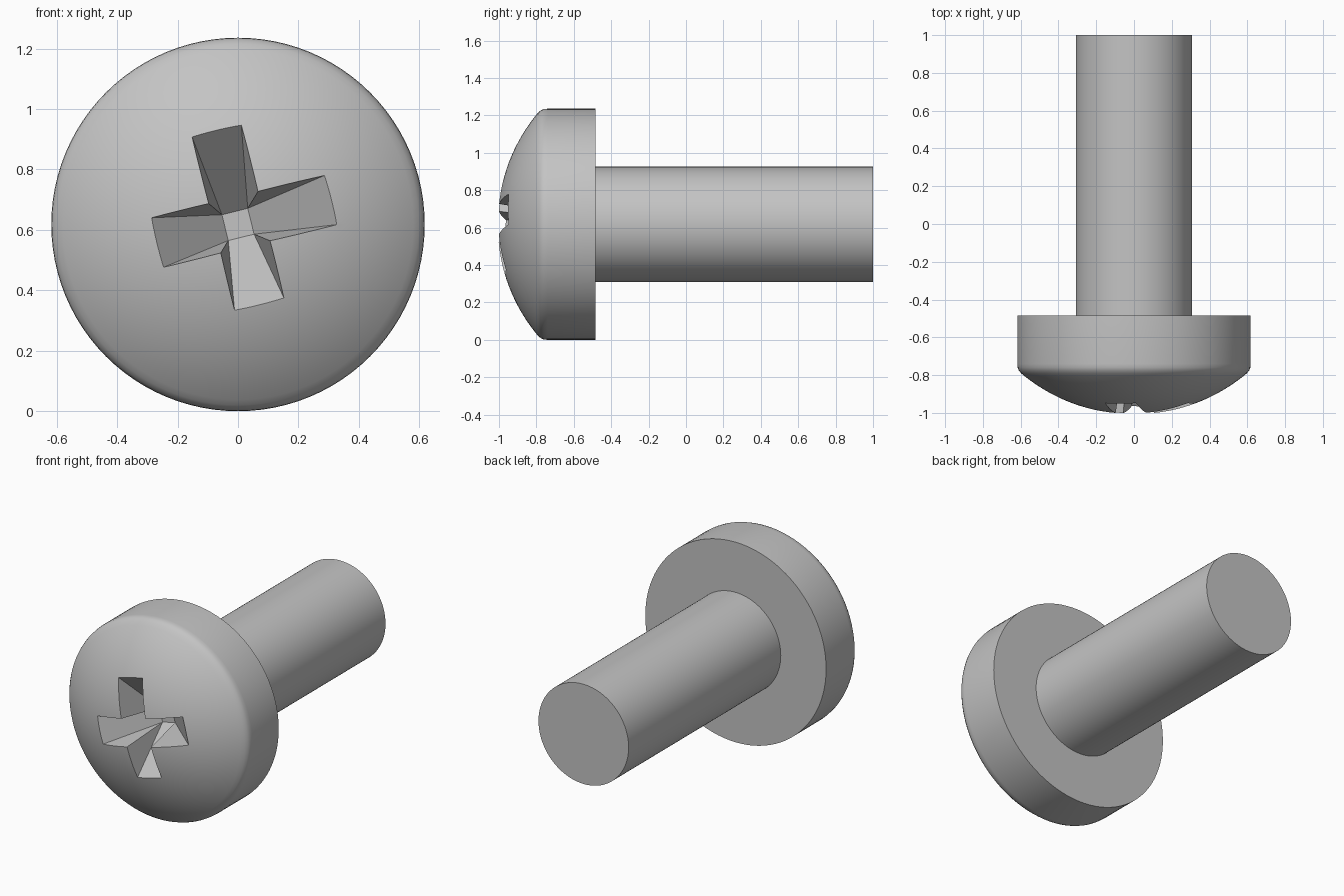
import bpy, bmesh, math
from mathutils import Vector

if "Cube" in bpy.data.objects:
    bpy.data.objects.remove(bpy.data.objects["Cube"], do_unlink=True)

AXIS_Z = 0.618      # height of the screw axis
APEX = -1.008       # dome apex before the recess is cut
DOME_R = 0.93

steel = bpy.data.materials.new("grey steel")
steel.use_nodes = True
steel.diffuse_color = (0.55, 0.55, 0.55, 1)
steel.node_tree.nodes["Principled BSDF"].inputs["Base Color"].default_value = (0.55, 0.55, 0.55, 1)


def add_object(name, bm):
    bmesh.ops.remove_doubles(bm, verts=bm.verts, dist=1e-5)
    bmesh.ops.recalc_face_normals(bm, faces=bm.faces)
    mesh = bpy.data.meshes.new(name)
    bm.to_mesh(mesh)
    bm.free()
    mesh.materials.append(steel)
    obj = bpy.data.objects.new(name, mesh)
    bpy.context.collection.objects.link(obj)
    return obj


def lathe(name, profile, steps=96):
    """Spin (radius, y) points around the screw axis."""
    bm = bmesh.new()
    verts = [bm.verts.new((r, y, AXIS_Z)) for r, y in profile]
    edges = [bm.edges.new(pair) for pair in zip(verts, verts[1:])]
    bmesh.ops.spin(bm, geom=verts + edges, cent=(0, 0, AXIS_Z), axis=(0, 1, 0),
                   angle=math.tau, steps=steps, use_merge=True)
    return add_object(name, bm)


def smooth(obj):
    bpy.ops.object.select_all(action='DESELECT')
    obj.select_set(True)
    bpy.context.view_layer.objects.active = obj
    bpy.ops.object.shade_smooth_by_angle(angle=math.radians(25))


# Head: domed front, rounded rim, flat back
dome = []
for i in range(17):
    r = 0.58 * i / 16
    dome.append((r, APEX + DOME_R - math.sqrt(DOME_R ** 2 - r * r)))
rim = [(0.598, -0.79), (0.61, -0.775), (0.616, -0.76), (0.618, -0.74)]
head = lathe("head", dome + rim + [(0.618, -0.485), (0, -0.485)])

# Shank: plain cylinder rooted inside the head
shank = lathe("shank", [(0, -0.55), (0.308, -0.55), (0.308, 1), (0, 1)])

# Cross recess cutter: four sloping arms running down to a small square floor
TILT = math.radians(13.8)
FLOOR_Y, FLOOR, WIDTH, REACH = -0.69, 0.044, 0.084, 0.295
OFFSET = 0.009      # the mouth sits slightly off the axis


def place(u, v, y):
    c, s = math.cos(TILT), math.sin(TILT)
    return Vector((u * c - v * s, y, AXIS_Z + u * s + v * c))


def turn(u, v, quarter):
    for _ in range(quarter):
        u, v = -v, u
    return u, v


def mouth(u, v, quarter, shift):
    u, v = turn(u, v, quarter)
    u, v = u + shift, v + shift
    y = APEX + DOME_R - math.sqrt(DOME_R ** 2 - u * u - v * v)
    return place(u, v, y)


bm = bmesh.new()
floor, inner, tip_a, tip_b = [], [], [], []
for q in range(4):
    base = place(*turn(FLOOR, FLOOR, q), FLOOR_Y)
    floor.append(bm.verts.new(base))
    # each edge runs from the floor corner past the dome surface
    for group, (u, v), shift in ((tip_a, (REACH, WIDTH), 2 * OFFSET),
                                 (inner, (WIDTH, WIDTH), OFFSET * 0.7),
                                 (tip_b, (WIDTH, REACH), 2 * OFFSET)):
        point = mouth(u, v, q, shift if group is inner else 0)
        if group is not inner:
            du, dv = turn(*((1, 0) if group is tip_a else (0, 1)), q)
            along = shift * (du + dv)
            point = mouth(u + (along if group is tip_a else 0),
                          v + (along if group is tip_b else 0), q, 0)
            point += place(OFFSET * 0.6 * abs(dv), OFFSET * 0.6 * abs(du), 0) - place(0, 0, 0)
            point += place(OFFSET * 0.6 * abs(du), OFFSET * 0.6 * abs(dv), 0) - place(0, 0, 0)
        group.append(bm.verts.new(base + (point - base) * 1.3))
bm.faces.new(floor)
peak = bm.verts.new(place(0, 0, -1.25))
for q in range(4):
    n = (q + 1) % 4
    bm.faces.new((floor[q], tip_a[q], inner[q]))
    bm.faces.new((floor[q], inner[q], tip_b[q]))
    bm.faces.new((floor[q], tip_b[q], tip_a[n]))
    bm.faces.new((floor[q], tip_a[n], floor[n]))
    for a, b in ((tip_a[q], inner[q]), (inner[q], tip_b[q]), (tip_b[q], tip_a[n])):
        bm.faces.new((a, b, peak))
cutter = add_object("recess_cutter", bm)
cutter.hide_render = True

cut = head.modifiers.new("recess", 'BOOLEAN')
cut.operation = 'DIFFERENCE'
cut.solver = 'EXACT'
cut.object = cutter
bpy.ops.object.select_all(action='DESELECT')
head.select_set(True)
bpy.context.view_layer.objects.active = head
bpy.ops.object.modifier_apply(modifier=cut.name)
bpy.data.objects.remove(cutter, do_unlink=True)

smooth(head)
smooth(shank)
